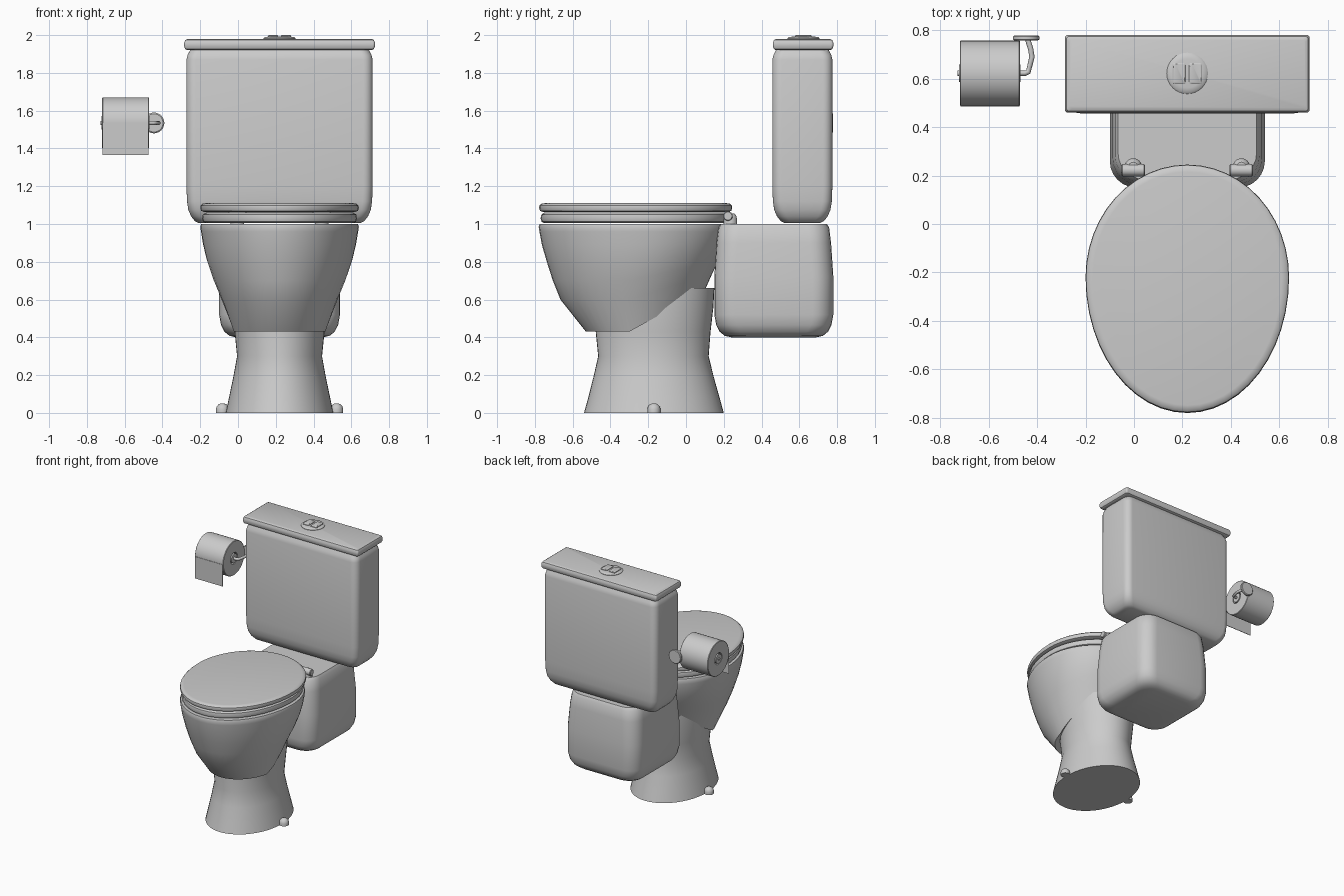
import bpy, bmesh, math
from mathutils import Vector, Matrix

if "Cube" in bpy.data.objects:
    bpy.data.objects.remove(bpy.data.objects["Cube"])

CX = 0.22   # centre line of the toilet
N = 48


def finish(name, bm, angle=35):
    bmesh.ops.recalc_face_normals(bm, faces=bm.faces)
    me = bpy.data.meshes.new(name)
    bm.to_mesh(me)
    bm.free()
    me.shade_smooth()
    me.set_sharp_from_angle(angle=math.radians(angle))
    ob = bpy.data.objects.new(name, me)
    bpy.context.collection.objects.link(ob)
    return ob


def loft(name, rings, closed=False, angle=35):
    """Skin a list of equal-length rings; cap the ends or close into a loop."""
    bm = bmesh.new()
    vs = [[bm.verts.new(p) for p in r] for r in rings]
    n = len(vs[0])
    pairs = list(zip(vs, vs[1:])) + ([(vs[-1], vs[0])] if closed else [])
    for a, b in pairs:
        for i in range(n):
            j = (i + 1) % n
            bm.faces.new((a[i], a[j], b[j], b[i]))
    if not closed:
        bm.faces.new(vs[0])
        bm.faces.new(vs[-1])
    return finish(name, bm, angle)


def egg(hw, yf, yb, zf, zb=None, yc=-0.22):
    """Egg-shaped ring whose back part can rise from zf to zb."""
    zb = zf if zb is None else zb
    pts = []
    for i in range(N):
        a = 2 * math.pi * i / N
        s = math.sin(a)
        y = yc + s * ((yb - yc) if s > 0 else (yc - yf))
        t = max(0, (y + 0.3) / (yb + 0.3))
        pts.append((CX + hw * math.cos(a), y, zf + (zb - zf) * t))
    return pts


def rrect(x0, x1, y0, y1, r, z, inset=0):
    x0, x1, y0, y1 = x0 + inset, x1 - inset, y0 + inset, y1 - inset
    pts = []
    for k, (x, y) in enumerate([(x1 - r, y1 - r), (x0 + r, y1 - r),
                                (x0 + r, y0 + r), (x1 - r, y0 + r)]):
        for i in range(7):
            a = math.pi / 2 * (k + i / 6)
            pts.append((x + r * math.cos(a), y + r * math.sin(a), z))
    return pts


def rounded_box(name, box, r, profile):
    return loft(name, [rrect(*box, r, z, ins) for ins, z in profile])


def turned(name, centre, axis, profile, closed=False, n=32):
    """Lathe (radius, height) pairs around an axis."""
    rot = Vector((0, 0, 1)).rotation_difference(Vector(axis)).to_matrix()
    c = Vector(centre)
    return loft(name, [[c + rot @ Vector((r * math.cos(2 * math.pi * i / n),
                                          r * math.sin(2 * math.pi * i / n), h))
                        for i in range(n)] for r, h in profile], closed)


# Pedestal
loft("pedestal", [egg(hw, yf, yb, z, yc=-0.17) for hw, yf, yb, z in [
    (.285, -.54, .20, 0), (.268, -.518, .178, .08), (.245, -.49, .147, .19),
    (.225, -.465, .12, .30), (.238, -.478, .13, .43), (.25, -.46, .145, .56),
    (.25, -.44, .15, .66)]])

# Bowl with hollow inside
loft("bowl", [egg(*r) for r in [
    (.25, -.53, .10, .43, .65), (.312, -.665, .14, .60, .74),
    (.352, -.705, .17, .70, .80), (.385, -.737, .195, .80, .86),
    (.405, -.763, .21, .89, .91), (.416, -.776, .22, .96, .96),
    (.42, -.78, .22, .985, .985), (.415, -.775, .215, 1.0, 1.0),
    (.31, -.66, .11, 1.0, 1.0), (.29, -.63, .09, .93, .93),
    (.22, -.50, .03, .72, .76), (.10, -.34, -.08, .58, .62)]])

# Rear block under the tank
rounded_box("rear_block", (-.10, .54, .15, .78), .11, [
    (.09, .40), (.055, .408), (.028, .43), (.01, .465), (0, .52),
    (0, .72), (.012, .90), (.022, .98), (.034, 1.0)])

# Tank and its lid
rounded_box("tank", (-.273, .713, .457, .775), .05, [
    (.065, 1.005), (.045, 1.015), (.025, 1.04), (.01, 1.075), (.003, 1.12),
    (0, 1.2), (0, 1.87), (.006, 1.895), (.022, 1.925)])
rounded_box("tank_lid", (-.285, .725, .46, .78), .012, [
    (.016, 1.92), (.006, 1.926), (0, 1.94), (0, 1.96), (.006, 1.974), (.018, 1.98)])

# Seat ring and seat lid
loft("seat", [egg(.42 - d, -.78 + d, .235 - d, z) for d, z in [
    (.03, 1.005), (.016, 1.012), (.01, 1.03), (.014, 1.05), (.03, 1.06),
    (.12, 1.06), (.13, 1.03), (.12, 1.005)]], closed=True)
loft("seat_lid", [egg(.42 - d, -.778 + d, .245 - d, z) for d, z in [
    (.02, 1.064), (.005, 1.07), (0, 1.085), (.002, 1.098), (.012, 1.107), (.03, 1.11)]])

# Hinges and floor bolt caps, mirrored about the centre line
for side, s in (("left", -1), ("right", 1)):
    hx = CX + s * .223
    turned("hinge_barrel_" + side, (hx, .222, 1.042), (1, 0, 0),
           [(.021, -.048), (.025, -.044), (.025, .044), (.021, .048)])
    turned("hinge_post_" + side, (hx, .235, .985), (0, 0, 1),
           [(.036, 0), (.036, .04), (.03, .06), (.02, .07)])
    turned("bolt_cap_" + side, (CX + s * .302, -.17, 0), (0, 0, 1),
           [(.035, 0), (.035, .02), (.031, .034), (.02, .046), (.006, .051)], n=20)

# Flush button
turned("flush_plate", (CX, .622, 1.975), (0, 0, 1),
       [(.085, 0), (.085, .008), (.078, .014), (.06, .017)])
for side, s in (("left", -1), ("right", 1)):
    x = CX + s * .034
    rounded_box("flush_button_" + side, (x - .027, x + .027, .577, .665), .008,
                [(0, 1.98), (0, 1.996), (.005, 2.0)])

# Paper roll, spindle and hanging sheet
RC = (-.595, .622, 1.535)
turned("paper_roll", RC, (1, 0, 0), [
    (.045, -.124), (.132, -.124), (.135, -.121), (.135, .121), (.132, .124), (.045, .124)],
    closed=True, n=40)
turned("spindle", RC, (1, 0, 0), [(.036, -.127), (.036, .127)])
bm = bmesh.new()
bmesh.ops.create_cube(bm, size=1, matrix=Matrix.Translation((-.595, .486, 1.45))
                      @ Matrix.Diagonal((.244, .004, .172, 1)))
finish("paper_sheet", bm)

# Holder arm and wall disc
cu = bpy.data.curves.new("holder_arm", "CURVE")
cu.dimensions = "3D"
cu.bevel_depth = .011
cu.bevel_resolution = 3
cu.use_fill_caps = True
sp = cu.splines.new("POLY")
path = [(-.728, .622), (-.45, .622), (-.436, .628), (-.421, .69), (-.427, .725), (-.44, .765)]
sp.points.add(len(path) - 1)
for p, (x, y) in zip(sp.points, path):
    p.co = (x, y, 1.535, 1)
bpy.context.collection.objects.link(bpy.data.objects.new("holder_arm", cu))
turned("wall_disc", (-.445, .757, 1.535), (0, 1, 0),
       [(.048, 0), (.055, .005), (.055, .016), (.05, .021)])
